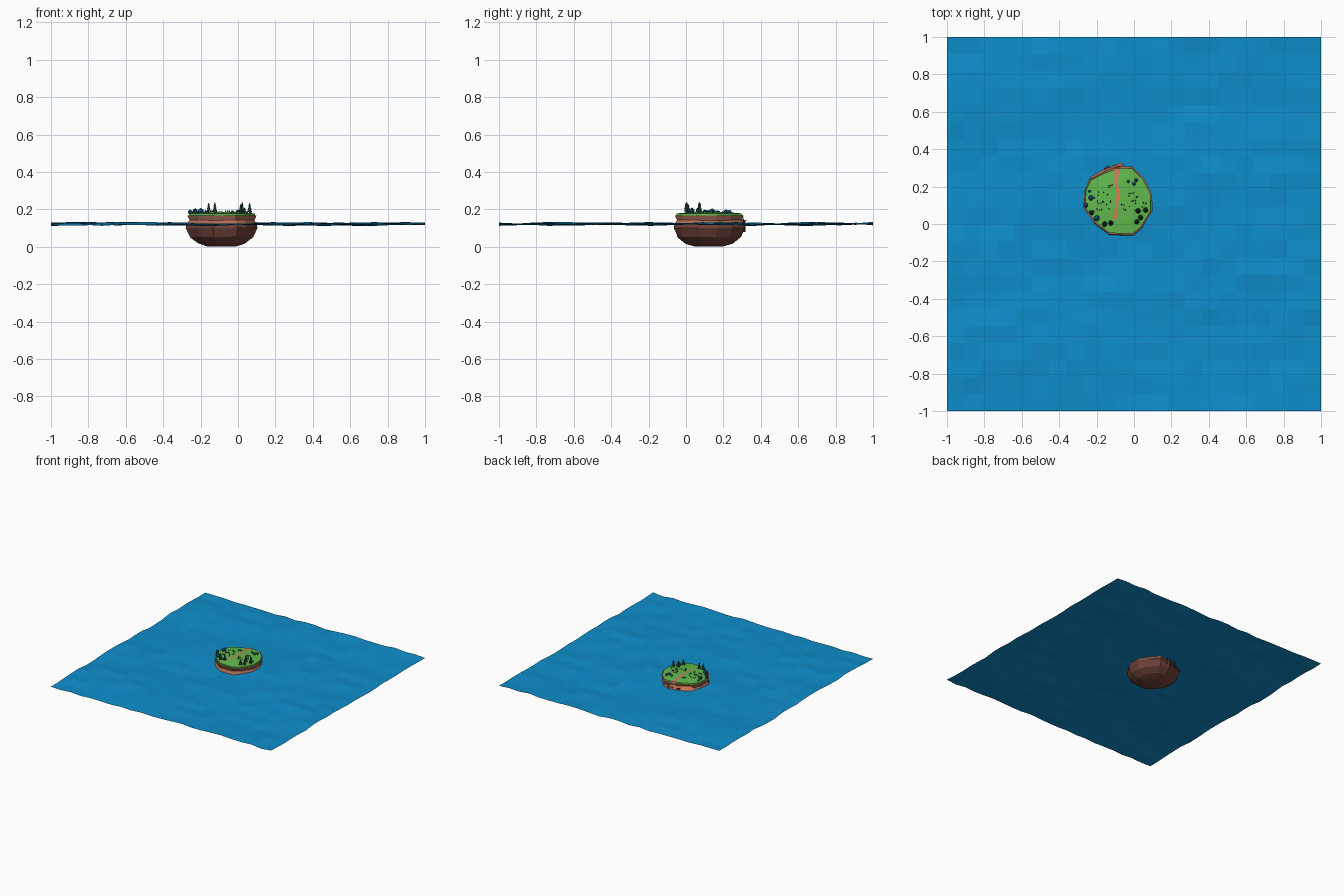
import bpy, bmesh, math, random
from mathutils import Vector, Matrix

if "Cube" in bpy.data.objects:
    bpy.data.objects.remove(bpy.data.objects["Cube"])

random.seed(7)
CX, CY = -0.09, 0.12


def material(name, r, g, b):
    m = bpy.data.materials.new(name)
    lin = lambda c: (c / 255 / 12.92) if c < 11 else ((c / 255 + 0.055) / 1.055) ** 2.4
    m.diffuse_color = (lin(r), lin(g), lin(b), 1)
    m.use_nodes = True
    m.node_tree.nodes["Principled BSDF"].inputs["Base Color"].default_value = m.diffuse_color
    return m


SEA = material("sea blue", 14, 142, 203)
GRASS = material("grass green", 98, 186, 78)
ROCK = material("warm rock", 172, 108, 86)
DARK_ROCK = material("dark rock", 112, 66, 58)
PATH = material("path clay", 218, 122, 92)
PINE = material("pine green", 30, 72, 52)
BLUE = material("bush blue", 28, 104, 158)
WOOD = material("trunk brown", 92, 54, 40)


def finish(name, bm, mats):
    bmesh.ops.recalc_face_normals(bm, faces=bm.faces)
    me = bpy.data.meshes.new(name)
    bm.to_mesh(me)
    bm.free()
    for m in mats:
        me.materials.append(m)
    ob = bpy.data.objects.new(name, me)
    bpy.context.collection.objects.link(ob)
    return ob


# Rippled sea sheet
bm = bmesh.new()
bmesh.ops.create_grid(bm, x_segments=22, y_segments=22, size=1)
for v in bm.verts:
    x, y = v.co.x, v.co.y
    wave = 0.35 * math.sin(3.1 * x + 5 * y) + 0.3 * math.sin(9 * y - 2 * x)
    v.co.z = 0.122 + 0.009 * wave + random.uniform(-0.006, 0.006)
finish("sea", bm, [SEA])

# Island outline, shared by the grass and the rock
OUTLINE = [(-.26, .18), (-.235, .235), (-.155, .275), (-.09, .3), (-.01, .3),
           (.05, .24), (.092, .16), (.092, .07), (.035, -.02), (-.01, -.053),
           (-.13, -.05), (-.21, .01), (-.265, .09)]


def loft(name, levels, mats, cap_bottom, cap_top, pick):
    bm = bmesh.new()
    rings = []
    for scale, z, jitter in levels:
        rings.append([bm.verts.new((CX + (x - CX) * scale * (1 + random.uniform(-jitter, jitter)),
                                    CY + (y - CY) * scale * (1 + random.uniform(-jitter, jitter)),
                                    z + random.uniform(-jitter, jitter) * 0.08))
                      for x, y in OUTLINE])
    n = len(OUTLINE)
    for a, b in zip(rings, rings[1:]):
        for i in range(n):
            bm.faces.new((a[i], a[(i + 1) % n], b[(i + 1) % n], b[i]))
    if cap_bottom:
        bm.faces.new(rings[0][::-1])
    if cap_top:
        bm.faces.new(rings[-1])
    bm.normal_update()
    for f in bm.faces:
        f.material_index = pick(f.calc_center_median().z)
    return finish(name, bm, mats)


# Rock body: rounded bowl below the water, bright cliff above
loft("island_rock",
     [(.4, 0, 0), (.7, .016, .03), (.95, .052, .03), (1.07, .1, .015),
      (1.05, .118, .01), (.98, .142, .02), (1.03, .166, .01), (.9, .17, 0)],
     [DARK_ROCK, ROCK], True, True, lambda z: 1 if z > .122 else 0)

# Grass cap
GRASS_LEVELS = [(.99, .164, .01), (.985, .178, .01), (.6, .184, 0), (.25, .186, 0)]
loft("grass_top", GRASS_LEVELS, [GRASS], False, True, lambda z: 0)


def ground(x, y):
    r = math.hypot(x - CX, y - CY) / .185
    return .186 - .009 * min(r, 1) ** 1.5


# Clay path across the grass and over the back edge
bm = bmesh.new()
rows = []
for x, y, w in [(-.1, .025, .007), (-.097, .07, .008), (-.09, .12, .008), (-.085, .17, .008),
                (-.097, .22, .009), (-.093, .26, .011), (-.09, .296, .014)]:
    z = ground(x, y) + .003
    rows.append([bm.verts.new((x - w, y, z)), bm.verts.new((x + w, y, z))])
rows.append([bm.verts.new((-.12, .311, .125)), bm.verts.new((-.065, .318, .125))])
for a, b in zip(rows, rows[1:]):
    bm.faces.new((a[0], a[1], b[1], b[0]))
finish("path", bm, [PATH])

# Clay slope along the back left shore
bm = bmesh.new()
top = [bm.verts.new(p) for p in [(-.22, .236, .168), (-.155, .27, .168), (-.095, .294, .168)]]
low = [bm.verts.new(p) for p in [(-.235, .25, .12), (-.16, .293, .12), (-.1, .312, .12)]]
for i in range(2):
    bm.faces.new((top[i], top[i + 1], low[i + 1], low[i]))
finish("shore_slope", bm, [PATH])


def box(bm, x, y, z, sx, sy, sz, turn=0, mat=0):
    m = Matrix.Translation((x, y, z)) @ Matrix.Rotation(turn, 4, 'Z') @ Matrix.Diagonal((sx, sy, sz, 1))
    vs = bmesh.ops.create_cube(bm, size=1, matrix=m)["verts"]
    for f in {f for v in vs for f in v.link_faces}:
        f.material_index = mat


# Landing stage with posts
bm = bmesh.new()
box(bm, -.08, .31, .139, .045, .024, .005, .25)
for x, y in [(-.099, .309), (-.061, .315), (-.15, .298), (-.137, .307)]:
    box(bm, x, y, .112, .007, .007, .064, .25, 1)
box(bm, -.145, .302, .139, .03, .01, .005, .6, 1)
finish("landing_stage", bm, [PATH, WOOD])


def cone(bm, x, y, z, r1, r2, h, sides, mat=0):
    m = Matrix.Translation((x, y, z + h / 2)) @ Matrix.Rotation(random.uniform(0, 3), 4, 'Z')
    vs = bmesh.ops.create_cone(bm, cap_ends=True, segments=sides, radius1=r1, radius2=r2,
                               depth=h, matrix=m)["verts"]
    for f in {f for v in vs for f in v.link_faces}:
        f.material_index = mat


# Tiered pine trees
bm = bmesh.new()
for x, y, h in [(-.157, .0, .055), (-.124, .005, .058), (.022, .07, .058), (.062, .075, .056),
                (.015, .012, .05), (-.228, .06, .03), (.035, .035, .032)]:
    z = ground(x, y) - .004
    cone(bm, x, y, z, .003, .003, h * .3, 5, 1)
    for k in range(3):
        cone(bm, x, y, z + h * (.2 + .25 * k), .0145 - .0035 * k, .001, h * .36, 6)
finish("pine_trees", bm, [PINE, WOOD])

# Blue bushes
bm = bmesh.new()
for x, y, r in [(-.23, .14, .016), (-.257, .1, .013), (-.2, .03, .017), (-.195, .037, .011),
                (0, .215, .012), (.012, .235, .011), (-.03, .228, .009), (-.238, .175, .009)]:
    bmesh.ops.create_icosphere(bm, subdivisions=1, radius=r,
                               matrix=Matrix.Translation((x, y, ground(x, y) + r * .6)))
finish("blue_bushes", bm, [BLUE])

# Small dark tufts in loose patches
bm = bmesh.new()
for px, py, spread, count in [(-.17, .11, .045, 16), (-.02, .12, .05, 16),
                              (-.15, .19, .04, 7), (.04, .1, .035, 8)]:
    for _ in range(count):
        x, y = px + random.uniform(-spread, spread), py + random.uniform(-spread, spread)
        if abs(x + .09) > .016:
            cone(bm, x, y, ground(x, y) - .002, .0045, .001, random.uniform(.009, .015), 5)
finish("grass_tufts", bm, [PINE])
